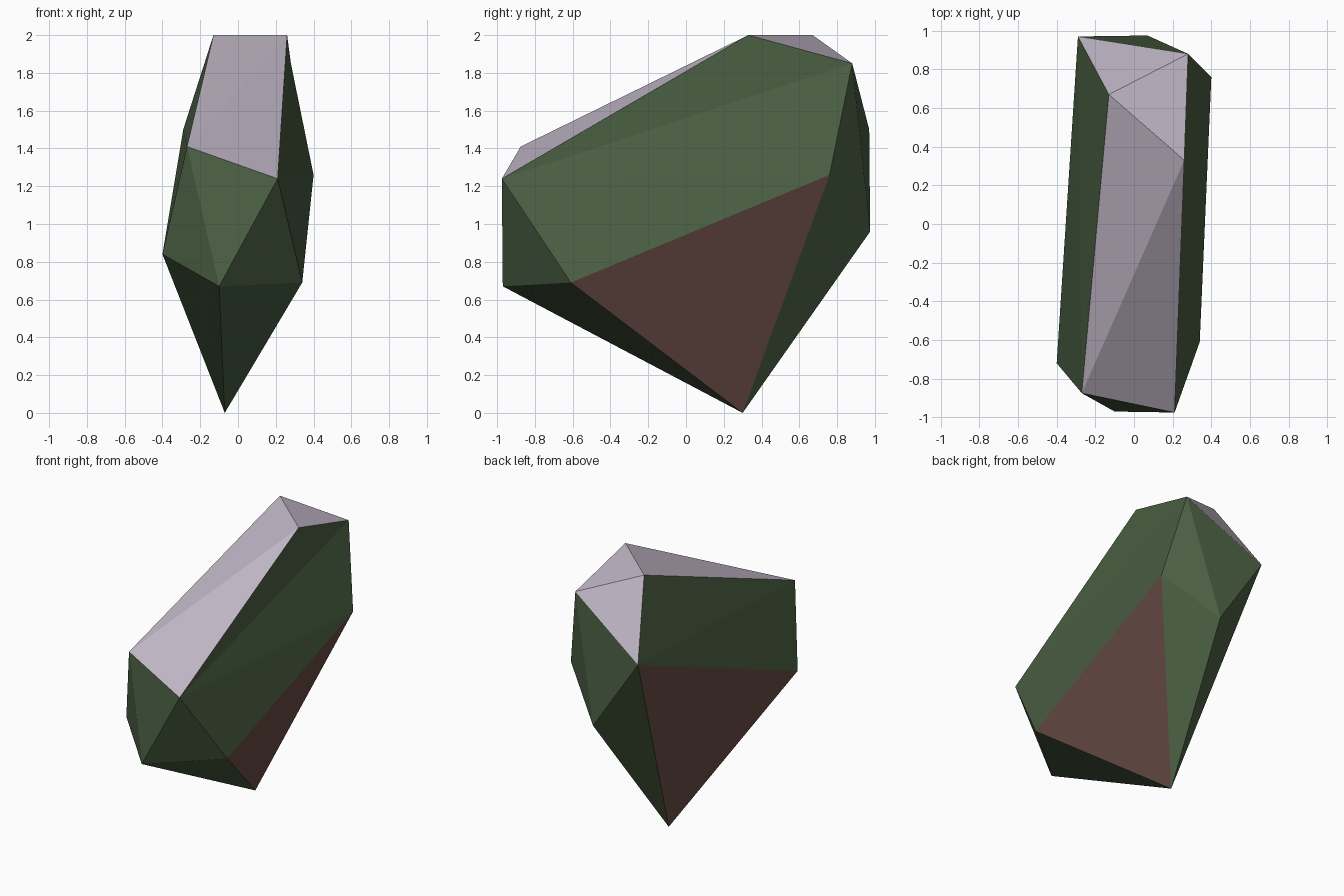
import bpy
import bmesh
from mathutils import Vector

if "Cube" in bpy.data.objects:
    bpy.data.objects.remove(bpy.data.objects["Cube"])

# Corner points of the faceted boulder
corners = {
    "A": (-0.07, 0.30, 0.00),   # bottom tip
    "B": (-0.10, -0.97, 0.67),  # lower front
    "C": (0.34, -0.61, 0.69),   # lower right
    "D": (-0.40, -0.72, 0.84),  # lower left
    "E": (0.21, -0.975, 1.24),  # front brow, right
    "F": (-0.27, -0.875, 1.41), # front brow, left
    "G": (-0.13, 0.67, 2.00),   # peak, left
    "H": (0.26, 0.33, 2.00),    # peak, right
    "I": (0.40, 0.76, 1.26),    # right flank
    "J": (0.28, 0.88, 1.85),    # back shoulder, right
    "K": (-0.29, 0.97, 1.50),   # back shoulder, left
    "L": (0.07, 0.975, 0.96),   # back
}

# Colour name, linear colour, facets
facets = [
    ("moss_green", (0.070, 0.116, 0.056),
     "ABC AIL ALK ADB FEB FBD EBC ECI EIJ EJH DFK FGK JKL JIL"),
    ("pale_stone", (0.515, 0.456, 0.546), "FEH FHG GHJ GJK"),
    ("brown_earth", (0.141, 0.072, 0.060), "ACI AKD"),
]

mesh = bpy.data.meshes.new("boulder")
bm = bmesh.new()
verts = {name: bm.verts.new(co) for name, co in corners.items()}
centre = Vector((0, 0, 1.1))

# Build each colour group, turning every facet outward
for index, (name, colour, names) in enumerate(facets):
    mat = bpy.data.materials.new(name)
    mat.diffuse_color = (*colour, 1)
    mat.use_nodes = True
    mat.node_tree.nodes["Principled BSDF"].inputs["Base Color"].default_value = mat.diffuse_color
    mesh.materials.append(mat)
    for tri in names.split():
        face = bm.faces.new([verts[c] for c in tri])
        face.material_index = index
        face.normal_update()
        if face.normal.dot(face.calc_center_median() - centre) < 0:
            face.normal_flip()

bm.to_mesh(mesh)
bm.free()
boulder = bpy.data.objects.new("boulder", mesh)
bpy.context.collection.objects.link(boulder)
